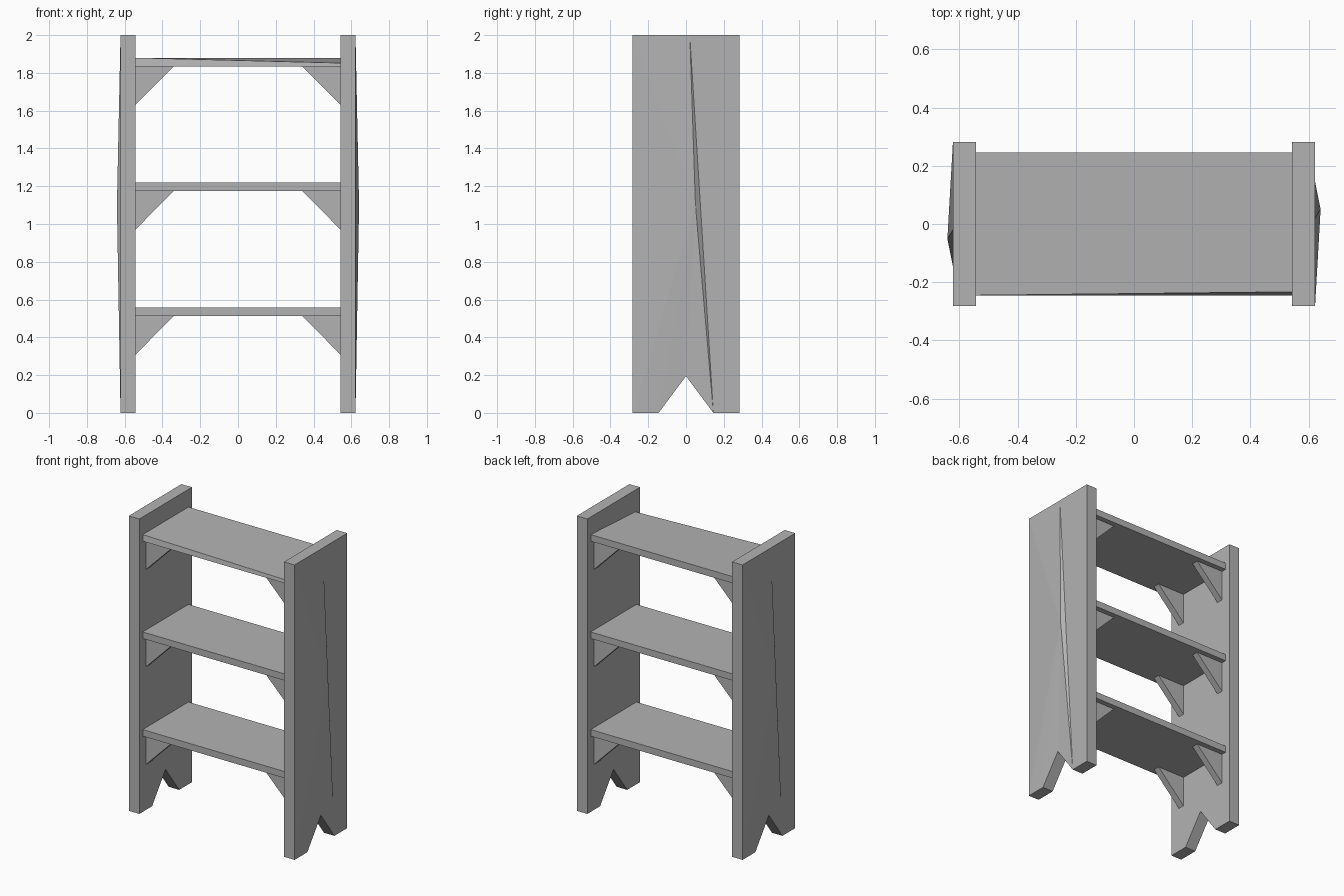
import bpy
import bmesh
from mathutils import Matrix

cube = bpy.data.objects.get("Cube")
if cube:
    bpy.data.objects.remove(cube, do_unlink=True)

# Single plain grey finish
grey = bpy.data.materials.new("plain_grey")
grey.use_nodes = True
tone = (0.45, 0.45, 0.45, 1)
grey.diffuse_color = tone
grey.node_tree.nodes["Principled BSDF"].inputs["Base Color"].default_value = tone

INNER, OUTER, DEPTH, TOP = 0.543, 0.622, 0.282, 2.0


def finish(name, bm):
    bmesh.ops.recalc_face_normals(bm, faces=bm.faces)
    mesh = bpy.data.meshes.new(name)
    bm.to_mesh(mesh)
    bm.free()
    mesh.materials.append(grey)
    obj = bpy.data.objects.new(name, mesh)
    bpy.context.collection.objects.link(obj)
    return obj


def extrude_profile(points, offset):
    """Closed prism; returns the bmesh and its far cap."""
    bm = bmesh.new()
    base = bm.faces.new([bm.verts.new(p) for p in points])
    out = bmesh.ops.extrude_face_region(bm, geom=[base], use_keep_orig=True)
    moved = [g for g in out["geom"] if isinstance(g, bmesh.types.BMVert)]
    bmesh.ops.translate(bm, verts=moved, vec=offset)
    cap = [g for g in out["geom"] if isinstance(g, bmesh.types.BMFace)][0]
    return bm, cap


# Side boards: notched feet, outer face warped to a shallow peak
outline = [(-DEPTH, 0), (-0.145, 0), (0, 0.195), (0.145, 0),
           (DEPTH, 0), (DEPTH, TOP), (0.02, TOP), (-DEPTH, TOP)]
for name, turn in (("left_side_board", 0), ("right_side_board", 180)):
    bm, cap = extrude_profile([(INNER, y, z) for y, z in outline],
                              (OUTER - INNER, 0, 0))
    foot = next(v for v in cap.verts if abs(v.co.y - 0.145) < 0.001)
    head = next(v for v in cap.verts if abs(v.co.y - 0.02) < 0.001)
    bmesh.utils.face_split(cap, foot, head)
    bm.faces.ensure_lookup_table()
    warped = next(f for f in bm.faces
                  if foot in f.verts and head in f.verts
                  and any(v.co.y < -0.2 for v in f.verts)
                  and all(v.co.x > 0.6 for v in f.verts))
    poked = bmesh.ops.poke(bm, faces=[warped])
    poked["verts"][0].co = (0.641, 0.05, 1.1)
    rot = Matrix.Rotation(3.14159265 if turn else 0, 4, "Z")
    bmesh.ops.transform(bm, matrix=rot, verts=bm.verts)
    finish(name, bm)

# Shelves with triangular corner brackets
WIDTH, FRONT, THICK = 0.55, 0.245, 0.045
for level, z in (("lower", 0.513), ("middle", 1.175), ("upper", 1.835)):
    rect = [(-WIDTH, -FRONT, z), (WIDTH, -FRONT, z),
            (WIDTH, FRONT, z), (-WIDTH, FRONT, z)]
    bm, cap = extrude_profile(rect, (0, 0, THICK))
    if level == "upper":
        # The worn front corner of the upper shelf dips a little
        for v in cap.verts:
            if v.co.x > 0 and v.co.y < 0:
                v.co += Matrix.Translation((0, 0.012, -0.028)).translation
    finish(level + "_shelf", bm)

    for side, sx in (("left", 1), ("right", -1)):
        for end, y in (("front", -0.21), ("back", 0.165)):
            tri = [(sx * 0.55, y, z + 0.005), (sx * 0.335, y, z + 0.005),
                   (sx * 0.55, y, z - 0.212)]
            bm, cap = extrude_profile(tri, (0, 0.045, 0))
            finish(f"{level}_{side}_{end}_bracket", bm)
